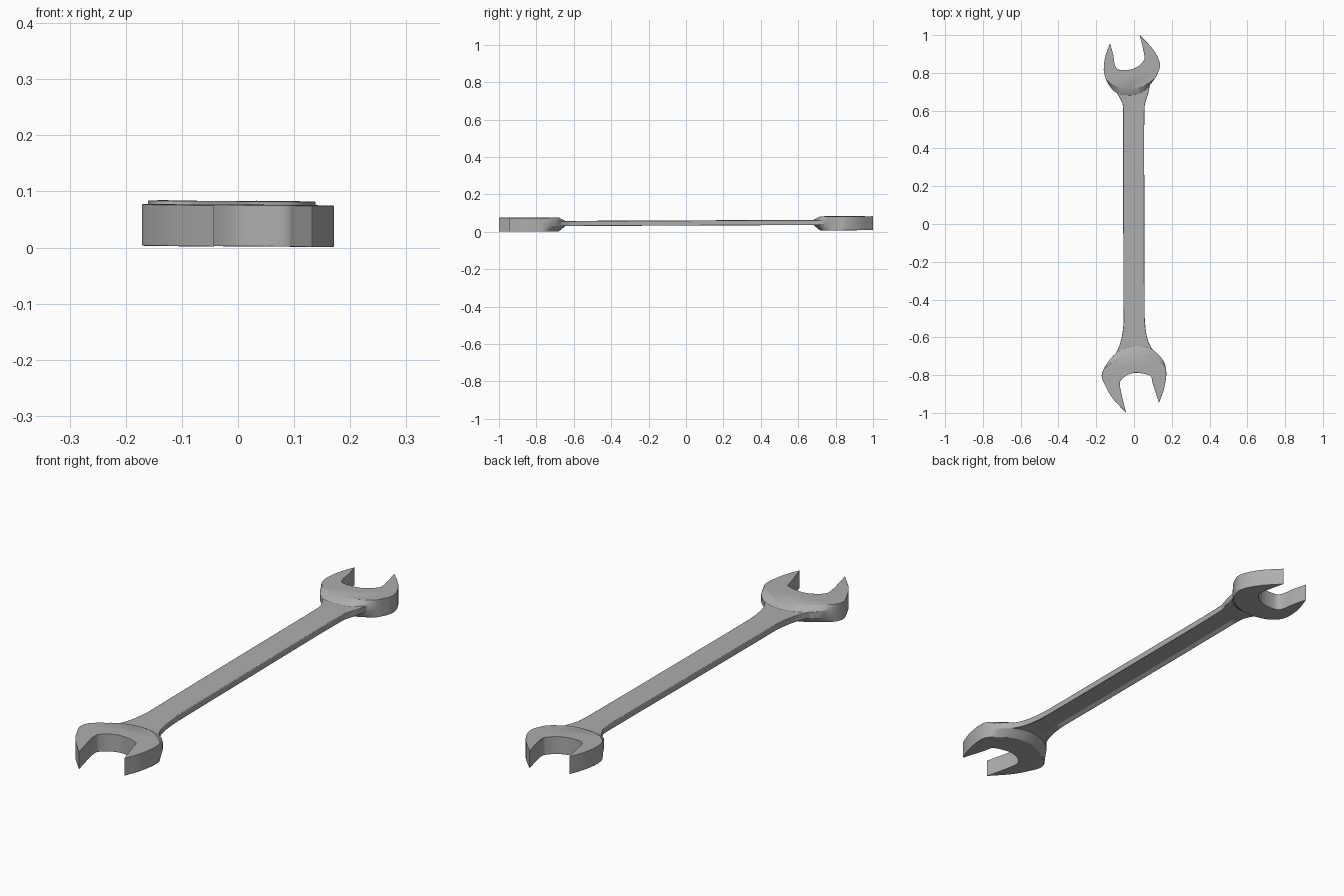
import bpy, bmesh
from mathutils import Vector

cube = bpy.data.objects.get("Cube")
if cube:
    bpy.data.objects.remove(cube, do_unlink=True)

steel = bpy.data.materials.new("brushed_steel")
steel.use_nodes = True
GREY = (0.42, 0.42, 0.42, 1)
steel.diffuse_color = GREY
steel.node_tree.nodes["Principled BSDF"].inputs["Base Color"].default_value = GREY


def spline(pts, steps=5):
    """Smooth curve through the control points, ends included."""
    p = [Vector(q) for q in pts]
    p = [2 * p[0] - p[1]] + p + [2 * p[-1] - p[-2]]
    out = []
    for a, b, c, d in zip(p, p[1:], p[2:], p[3:]):
        for i in range(steps):
            t = i / steps
            out.append(0.5 * (2 * b + (c - a) * t + (2 * a - 5 * b + 4 * c - d) * t * t
                              + (3 * b - a - 3 * c + d) * t ** 3))
    return out + [p[-2]]


def place(x, y, z):
    """Set a point in the slightly tilted plane of the tool."""
    return (x, y, 0.0425 + 0.0042 * y - 0.007 * x + z)


def loft(name, rings, bevel):
    """Skin a stack of closed rings, cap both ends and soften the edges."""
    bm = bmesh.new()
    loops = [[bm.verts.new(place(*p)) for p in ring] for ring in rings]
    n = len(loops[0])
    for lo, hi in zip(loops, loops[1:]):
        for i in range(n):
            j = (i + 1) % n
            bm.faces.new((lo[i], lo[j], hi[j], hi[i]))
    bm.faces.new(loops[0][::-1])
    bm.faces.new(loops[-1])
    bmesh.ops.recalc_face_normals(bm, faces=bm.faces)
    mesh = bpy.data.meshes.new(name)
    bm.to_mesh(mesh)
    bm.free()
    mesh.materials.append(steel)
    ob = bpy.data.objects.new(name, mesh)
    bpy.context.collection.objects.link(ob)
    bpy.ops.object.select_all(action='DESELECT')
    ob.select_set(True)
    bpy.context.view_layer.objects.active = ob
    bpy.ops.object.shade_smooth_by_angle(angle=0.5)
    mod = ob.modifiers.new("soft_edges", 'BEVEL')
    mod.width, mod.segments = bevel, 2
    mod.limit_method, mod.angle_limit = 'ANGLE', 0.6
    mod.harden_normals = True


def jaw_head(name, outer, jaw, side):
    """Open-ended head: thick slab that ramps down to the handle at its base."""
    outline = spline(outer) + spline(jaw)[1:-1]

    def ring(z, ramp):
        pts = []
        for p in outline:
            w = max(0, min(1, (0.77 - abs(p.y)) / 0.08)) if ramp else 0
            pts.append((p.x, p.y + side * 0.035 * w, z))
        return pts

    loft(name, [ring(-0.037, True), ring(-0.0085, False),
                ring(0.0185, False), ring(0.037, True)], 0.004)


# Smaller back head
jaw_head("back_head",
         [(0.03, 1.0), (0.10, 0.926), (0.137, 0.85), (0.122, 0.79), (0.085, 0.737),
          (0.04, 0.695), (-0.02, 0.681), (-0.09, 0.693), (-0.132, 0.735),
          (-0.159, 0.80), (-0.153, 0.88), (-0.127, 0.958)],
         [(-0.127, 0.958), (-0.111, 0.90), (-0.095, 0.827), (-0.048, 0.815),
          (0.005, 0.825), (0.045, 0.857), (0.055, 0.89), (0.03, 1.0)], 1)

# Larger front head
jaw_head("front_head",
         [(-0.042, -1.0), (-0.115, -0.92), (-0.155, -0.85), (-0.171, -0.80),
          (-0.148, -0.746), (-0.10, -0.688), (-0.04, -0.655), (0.03, -0.645),
          (0.10, -0.667), (0.153, -0.72), (0.171, -0.785), (0.159, -0.873), (0.132, -0.947)],
         [(0.132, -0.947), (0.10, -0.847), (0.085, -0.804), (0.021, -0.788),
          (-0.021, -0.794), (-0.063, -0.82), (-0.074, -0.86), (-0.042, -1.0)], -1)

# Flat handle flaring into the heads, with a shallow channel underneath
# Stations hold: left edge, position along the handle, right edge
stations = spline([(-0.12, -0.73, 0.13), (-0.095, -0.683, 0.11), (-0.07, -0.62, 0.075),
                   (-0.056, -0.53, 0.059), (-0.056, -0.4, 0.056), (-0.057, 0, 0.055),
                   (-0.057, 0.45, 0.054), (-0.058, 0.61, 0.056), (-0.067, 0.65, 0.062),
                   (-0.088, 0.69, 0.075), (-0.11, 0.74, 0.085)], 6)
sections = []
for xl, y, xr in stations:
    mid, half = (xl + xr) / 2, (xr - xl) / 2
    depth = 0.008 * max(0, min(1, (0.66 - abs(y)) / 0.06))
    low, top = -0.0085, 0.0185
    sections.append([(mid + half * k, y, z) for k, z in (
        (-1, top), (1, top), (1, low), (0.9, low), (0.65, low + depth),
        (-0.65, low + depth), (-0.9, low), (-1, low))])
loft("handle", sections, 0.003)
